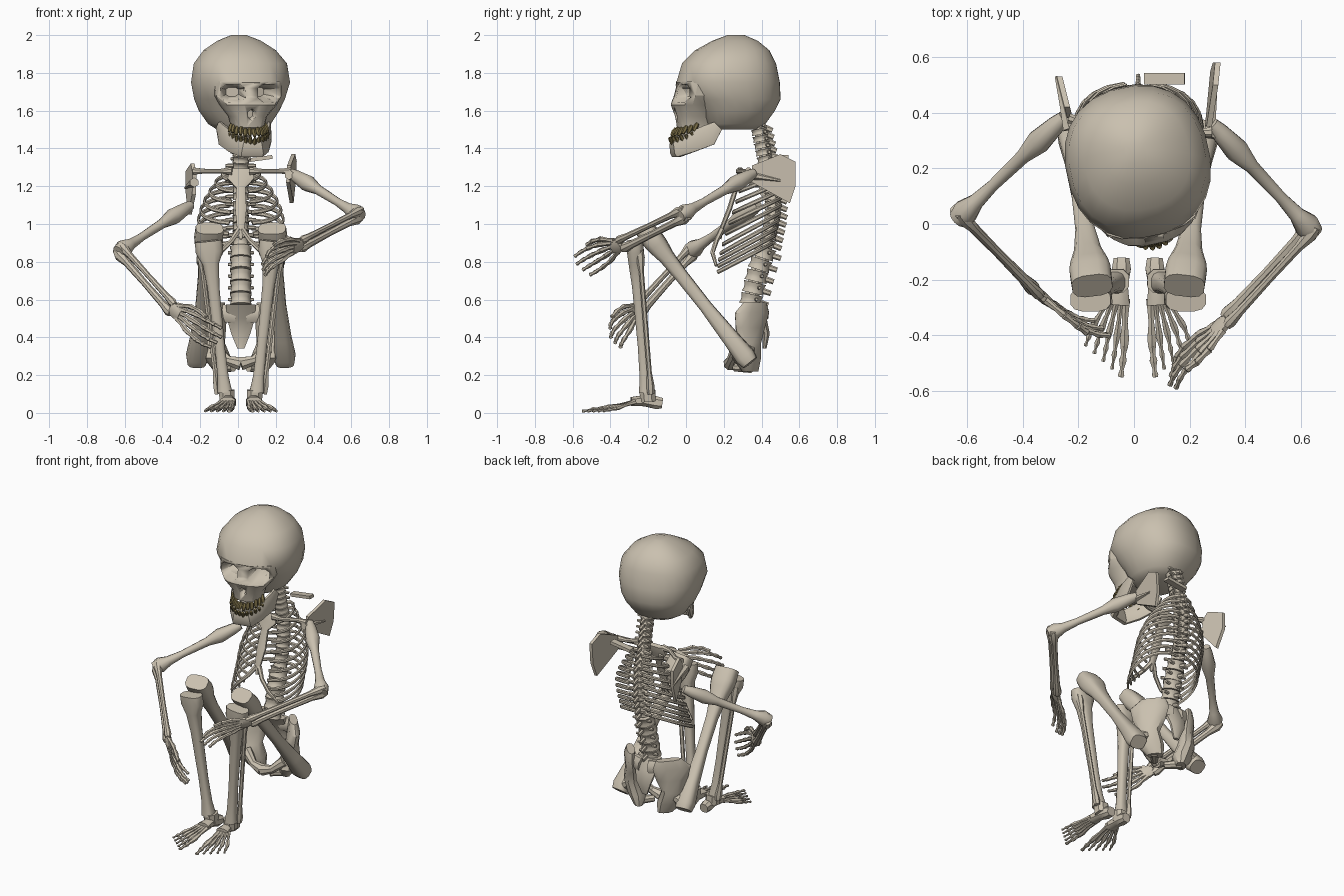
import bpy, bmesh, math
from mathutils import Vector as V, Matrix

if "Cube" in bpy.data.objects:
    bpy.data.objects.remove(bpy.data.objects["Cube"])

def material(name, col):
    m = bpy.data.materials.new(name)
    m.diffuse_color = (*col, 1)
    m.use_nodes = True
    m.node_tree.nodes["Principled BSDF"].inputs["Base Color"].default_value = m.diffuse_color
    return m

BONE = material("bone", (0.59, 0.53, 0.43))
TOOTH = material("stained_tooth", (0.19, 0.15, 0.06))
CX = 0.015  # body mid-plane

def tube(bm, pts, radii, n=8, p=2.0, axis=None, hint=None):
    """Capped loft along pts; radii: one number or (side, up) pair, or a list of them; p > 2 squares the section."""
    pts = [V(q) for q in pts]
    rings = []
    for i, c in enumerate(pts):
        d = V(axis) if axis else pts[min(i + 1, len(pts) - 1)] - pts[max(i - 1, 0)]
        d.normalize()
        u = V(hint) if hint else (V((0, 1, 0)) if abs(d.z) > 0.9 else V((0, 0, 1)))
        s = d.cross(u).normalized()
        u = s.cross(d)
        r = radii[i] if isinstance(radii, list) else radii
        a, b = r if isinstance(r, tuple) else (r, r)
        ring = []
        for k in range(n):
            t = 2 * math.pi * (k + 0.5) / n
            co, si = math.cos(t), math.sin(t)
            x = math.copysign(abs(co) ** (2 / p), co) * a
            y = math.copysign(abs(si) ** (2 / p), si) * b
            ring.append(bm.verts.new(c + s * x + u * y))
        rings.append(ring)
    for r0, r1 in zip(rings, rings[1:]):
        for k in range(n):
            bm.faces.new((r0[k], r0[(k + 1) % n], r1[(k + 1) % n], r1[k]))
    bm.faces.new(rings[0])
    bm.faces.new(rings[-1])

def finish(name, bm, mat=BONE, matrix=None, angle=40):
    if matrix:
        bm.transform(matrix)
    bmesh.ops.recalc_face_normals(bm, faces=bm.faces)
    me = bpy.data.meshes.new(name)
    bm.to_mesh(me)
    bm.free()
    me.materials.append(mat)
    ob = bpy.data.objects.new(name, me)
    bpy.context.collection.objects.link(ob)
    bpy.ops.object.select_all(action='DESELECT')
    ob.select_set(True)
    bpy.context.view_layer.objects.active = ob
    bpy.ops.object.shade_smooth_by_angle(angle=math.radians(angle))
    return ob

# ---- Head: built around its own axis, then turned slightly
HEAD = Matrix.Translation((0.01, 0.24, 0)) @ Matrix.Rotation(math.radians(12), 4, 'Z')
bm = bmesh.new()
rings = [(1.5, .11, .37, .12), (1.53, .08, .42, .165), (1.6, .05, .47, .212), (1.66, .0, .5, .238),
         (1.75, -.05, .495, .26), (1.85, -.02, .475, .245), (1.92, .05, .44, .19),
         (1.97, .14, .38, .115), (2.0, .22, .31, .04)]
tube(bm, [(0, (a + b) / 2 - .24, z) for z, a, b, w in rings],
     [(w, (b - a) / 2) for z, a, b, w in rings], 24, 2.3, (0, 0, 1))
cranium = finish("cranium", bm, matrix=HEAD)

bm = bmesh.new()
rings = [(1.51, -.05, .085), (1.57, -.06, .1), (1.63, -.08, .15), (1.68, -.065, .18), (1.755, -.045, .185)]
tube(bm, [(0, (a + .14) / 2 - .24, z) for z, a, w in rings],
     [(w, (.14 - a) / 2) for z, a, w in rings], 16, 2.6, (0, 0, 1))
face = finish("face", bm, matrix=HEAD, angle=25)

bm = bmesh.new()  # eye and nose openings
for s in (-1, 1):
    tube(bm, [(s * .125, -.42, 1.688), (s * .07, -.13, 1.7)], [(.1, .07), (.035, .025)], 8, 3)
tube(bm, [(0, -.42, 1.565), (0, -.25, 1.585)], [(.035, .045), (.018, .025)], 6)
cutter = finish("socket_cutter", bm, matrix=HEAD)
cutter.hide_render = True
for ob in (cranium, face):
    mod = ob.modifiers.new("sockets", 'BOOLEAN')
    mod.operation, mod.object, mod.solver = 'DIFFERENCE', cutter, 'EXACT'
    bpy.context.view_layer.objects.active = ob
    bpy.ops.object.modifier_apply(modifier=mod.name)
bpy.data.objects.remove(cutter)

bm = bmesh.new()
half = [(.135, -.1, 1.52), (.125, -.15, 1.47), (.09, -.24, 1.43), (.045, -.3, 1.4)]
jaw_r = [(.012, .03), (.014, .06), (.018, .055), (.025, .048)]
tube(bm, [(-x, y, z) for x, y, z in half] + half[::-1], jaw_r + jaw_r[::-1], 8, 3, hint=(0, 0, 1))
finish("jaw", bm, matrix=HEAD, angle=30)

# small uneven teeth in two rows that rise towards the cheeks
bm = bmesh.new()
for z, out, k in ((1.482, 0, 1), (1.435, .012, -1)):
    for i in range(12):
        t = (i - 5.5) / 5.5 * 1.3
        c = V((.1 * math.sin(t), -.31 - out + .13 * (1 - math.cos(t)), z + .035 * (1 - math.cos(t)) + .004 * (i % 2)))
        d = V((.008 * math.sin(t), -.012, -.02 * k))
        tube(bm, [c - d, c, c + d], [.010, .0135, .008], 6, hint=(0, 1, 0))
finish("teeth", bm, TOOTH, HEAD)

# ---- Spine
def spine_y(z):
    tab = [(.55, .335), (.6, .345), (.75, .38), (.9, .43), (1.05, .46), (1.2, .46), (1.34, .42), (1.56, .375)]
    for (z0, y0), (z1, y1) in zip(tab, tab[1:]):
        if z <= z1:
            return y0 + (y1 - y0) * (z - z0) / (z1 - z0)
    return tab[-1][1]

levels = [(.6 + .062 * i, .06, .028) for i in range(5)] + \
         [(.9 + .041 * i, .045, .018) for i in range(11)] + [(1.345 + .036 * i, .045, .015) for i in range(6)]
bm = bmesh.new()
for z, r, h in levels:
    y, lean = spine_y(z), (spine_y(z + .02) - spine_y(z - .02)) / .04
    o = V((0, lean, 1)) * h
    c = V((CX, y, z))
    tube(bm, [c - o, c - o * .3, c + o * .3, c + o], [r, r * .88, r * .88, r], 10)
    tube(bm, [c, c + V((0, r + .03, -.03))], [(.014, .018), (.008, .014)], 6)   # spinous process
    w = r + (.035 if .88 < z < 1.33 else .008)
    tube(bm, [c + V((-w, .03, 0)), c + V((0, .02, 0)), c + V((w, .03, 0))], [.008, .016, .008], 6)
tube(bm, [(CX, spine_y(z), z) for z, r, h in levels], [r * .7 for z, r, h in levels], 8, hint=(0, 1, 0))
tube(bm, [(.037, .522, 1.335), (.182, .522, 1.355)], (.023, .011), 4, 8)
finish("spine", bm)

# ---- Rib cage
bm = bmesh.new()
for s in (-1, 1):
    for i in range(11):
        t = i / 10
        zb = 1.30 - .40 * t
        w = .10 + .13 * math.sin(min(1, t * 1.7) * math.pi / 2)
        yb, yf = .49 + .03 * math.sin(t * math.pi) - .03 * t, .30 - .18 * t
        drop = .07 + .11 * min(1, 1.5 * t)
        end = 168 if i < 7 else 168 - 8 * (i - 6)
        path = []
        for k in range(11):
            a = math.radians(10 + (end - 10) * k / 10)
            path.append((CX + s * w * math.sin(a) ** .8, (yb + yf) / 2 + (yb - yf) / 2 * math.cos(a),
                         zb - drop * (1 - math.cos(a)) / 2))
        tube(bm, path, (.007, .012), 6, hint=(0, 0, 1))
    # costal arch
    tube(bm, [(CX + s * .01, .19, .97), (CX + s * .05, .16, .91), (CX + s * .11, .14, .85), (CX + s * .17, .16, .78)],
         [.016, .013, .012, .008], 6)
finish("ribs", bm)

bm = bmesh.new()
tube(bm, [(CX, .30, 1.29), (CX, .285, 1.24), (CX, .265, 1.19), (CX, .23, 1.08), (CX, .19, .98), (CX, .18, .92)],
     [(.06, .015), (.075, .018), (.025, .014), (.032, .014), (.022, .012), (.008, .008)], 8, 2.6, hint=(0, 1, 0))
finish("breastbone", bm)

# ---- Shoulders
def shoulder_blade(name, outline, x0, slope, lean):
    bm = bmesh.new()
    def ring(off):
        return [bm.verts.new((x0 + off + slope * (y - .4) + lean * (z - 1.2), y, z)) for y, z in outline]
    a, b = ring(-.01), ring(.01)
    n = len(a)
    bm.faces.new(a)
    bm.faces.new(b)
    for k in range(n):
        bm.faces.new((a[k], a[(k + 1) % n], b[(k + 1) % n], b[k]))
    s = 1 if x0 > 0 else -1
    top = outline[0]
    tube(bm, [(x0 + s * .012 + slope * (y - .4), y, z) for y, z in
              ((top[0] - .04, top[1] - .05), (top[0] + .04, top[1] - .06), (top[0] + .15, top[1] - .08))],
         [.026, .016, .006], 6)
    finish(name, bm, angle=30)

shoulder_blade("right_shoulder_blade", [(.35, 1.31), (.5, 1.37), (.58, 1.33), (.58, 1.2), (.55, 1.11), (.35, 1.22)],
               .27, .13, .06)
shoulder_blade("left_shoulder_blade", [(.38, 1.27), (.42, 1.32), (.53, 1.28), (.53, 1.17), (.48, 1.05), (.39, 1.16)],
               -.235, -.25, 0)
for name, a, b in (("right_collarbone", (.06, .285, 1.28), (.28, .33, 1.28)),
                   ("left_collarbone", (-.03, .285, 1.28), (-.235, .38, 1.28))):
    bm = bmesh.new()
    a, b = V(a), V(b)
    tube(bm, [a, a.lerp(b, .3) + V((0, -.015, 0)), a.lerp(b, .7) + V((0, .01, 0)), b], [.022, .013, .013, .02], 8)
    finish(name, bm)

# ---- Arms and hands
def shaft(bm, a, b, prof, n=8, p=2.0):
    a, b = V(a), V(b)
    tube(bm, [a.lerp(b, t) for t, r in prof], [r for t, r in prof], n, p)

def arm(side, shoulder, elbow, wrist, tip, up):
    sh, el, wr, tip = V(shoulder), V(elbow), V(wrist), V(tip)
    bm = bmesh.new()
    shaft(bm, sh, el, [(0, .024), (.08, .034), (.25, .045), (.4, .027), (.7, .022), (.86, .03), (.96, .048), (1.04, .035)], 10)
    finish(side + "_upper_arm", bm)
    d = (tip - wr).normalized()
    up = V(up)
    up = (up - d * up.dot(d)).normalized()
    bm = bmesh.new()
    for k, r in ((1, .017), (-1, .021)):
        shaft(bm, el + up * .022 * k, wr + up * .026 * k,
              [(-.06, r), (.02, r * 1.6), (.15, r), (.5, r * .85), (.85, r), (.96, r * 1.35), (1, r)])
    finish(side + "_forearm", bm)
    L = (tip - wr).length
    bm = bmesh.new()
    tube(bm, [wr - d * .01, wr + d * .03, wr + d * .06], [(.035, .018), (.042, .02), (.035, .016)], 8, 2.5, hint=d.cross(up))
    curl = d.cross(up) * (-.02)
    for i in range(4):
        k = i - 1.5
        f = 1 - .07 * abs(k - .3)
        stops = [wr + d * .04 + up * k * .018, wr + d * L * .46 * f + up * k * .036,
                 wr + d * L * .74 * f + up * k * .043 + curl * .3, wr + d * L * .9 * f + up * k * .044 + curl,
                 wr + d * L * 1.02 * f + up * k * .042 + curl * 2]
        for j, (a, b) in enumerate(zip(stops, stops[1:])):
            r = .0155 - .0015 * j
            shaft(bm, a, b, [(0, r), (.15, r), (.5, r * .7), (.85, r), (1, r * .8)], 6)
    thumb = [wr + up * .035 + d * .02, wr + up * .075 + d * L * .3, wr + up * .085 + d * L * .5, wr + up * .08 + d * L * .66]
    for a, b in zip(thumb, thumb[1:]):
        shaft(bm, a, b, [(0, .015), (.5, .01), (.9, .014), (1, .01)], 6)
    finish(side + "_hand", bm)

arm("right", (.28, .36, 1.27), (.635, -.02, 1.05), (.33, -.35, .89), (.10, -.545, .79), (.15, -.45, .7))
arm("left", (-.25, .385, 1.1), (-.62, .03, .86), (-.345, -.25, .55), (-.12, -.42, .38), (.3, -.3, .6))

# ---- Pelvis: oblique hip blades running from the sacrum out to the front
bm = bmesh.new()
for s in (-1, 1):
    X = lambda x: CX + s * x
    tube(bm, [(X(.14), .365, .585), (X(.155), .35, .53), (X(.15), .34, .45), (X(.145), .335, .37), (X(.125), .32, .29), (X(.10), .34, .22)],
         [(.025, .08), (.035, .12), (.038, .1), (.055, .065), (.06, .085), (.03, .05)], 10, 2.2, (0, 0, 1), (s * .65, -.75, 0))
    tube(bm, [(X(.14), .27, .34), (X(.07), .24, .28), (X(0), .235, .26)], [.035, .025, .038], 8)
    tube(bm, [(X(.11), .34, .24), (X(.04), .26, .24)], [.03, .022], 8)
    tube(bm, [(X(.03), .4, .52), (X(.12), .39, .53)], [(.04, .05), (.02, .05)], 8, hint=(0, 0, 1))
tube(bm, [(CX, .36, .575), (CX, .4, .5), (CX, .425, .42), (CX, .415, .34)],
     [(.085, .04), (.08, .03), (.055, .02), (.02, .012)], 8, axis=(0, 0, 1))
finish("pelvis", bm)

# ---- Legs and feet, mirrored about the body mid-plane
for side, s in (("right", 1), ("left", -1)):
    P = lambda x, y, z: V((CX + s * x, y, z))
    bm = bmesh.new()
    shaft(bm, P(.235, .34, .265), P(.17, -.185, .93),
          [(0, (.05, .045)), (.05, (.058, .055)), (.2, (.045, .045)), (.45, .034), (.7, .036),
           (.84, (.05, .042)), (.93, (.07, .055)), (.98, (.076, .058)), (1.07, (.074, .05))], 12, 3)
    tube(bm, [P(.225, .32, .3), P(.18, .33, .33), P(.14, .33, .35)], [.042, .034, .045], 8)
    finish(side + "_thigh_bone", bm)

    bm = bmesh.new()
    shaft(bm, P(.172, -.272, .91), P(.085, -.21, .11),
          [(0, (.074, .044)), (.07, (.075, .046)), (.15, (.045, .042)), (.3, .033), (.7, .027), (.9, .03), (1, .04)], 12, 2.8)
    shaft(bm, P(.215, -.245, .86), P(.122, -.185, .1), [(0, .02), (.05, .024), (.15, .013), (.85, .013), (.95, .022), (1, .018)], 6)
    finish(side + "_shin_bones", bm)

    bm = bmesh.new()
    tube(bm, [P(.06, -.125, .05), P(.06, -.16, .055), P(.065, -.22, .065), P(.07, -.29, .06)],
         [(.03, .03), (.036, .036), (.03, .032), (.042, .025)], 8, 2.5)
    tube(bm, [P(.072, -.2, .06), P(.075, -.205, .12)], [.042, .045], 8, 2.5)
    for i in range(5):
        stops = [P(.045 + .015 * i, -.27, .058), P(.05 + .029 * i, -.44 + .017 * i, .024),
                 P(.056 + .031 * i, -.50 + .022 * i, .016), P(.062 + .032 * i, -.55 + .028 * i, .009)]
        for j, (a, b) in enumerate(zip(stops, stops[1:])):
            r = (.019 if i == 0 else .014) - .003 * j
            h = min(r, .009 if j == 2 else .014)
            shaft(bm, a, b, [(0, (r, h)), (.2, (r * .8, h * .8)), (.5, (r * .6, h * .6)), (.85, (r, h)), (1, (r * .8, h * .8))], 6)
    finish(side + "_foot", bm)
